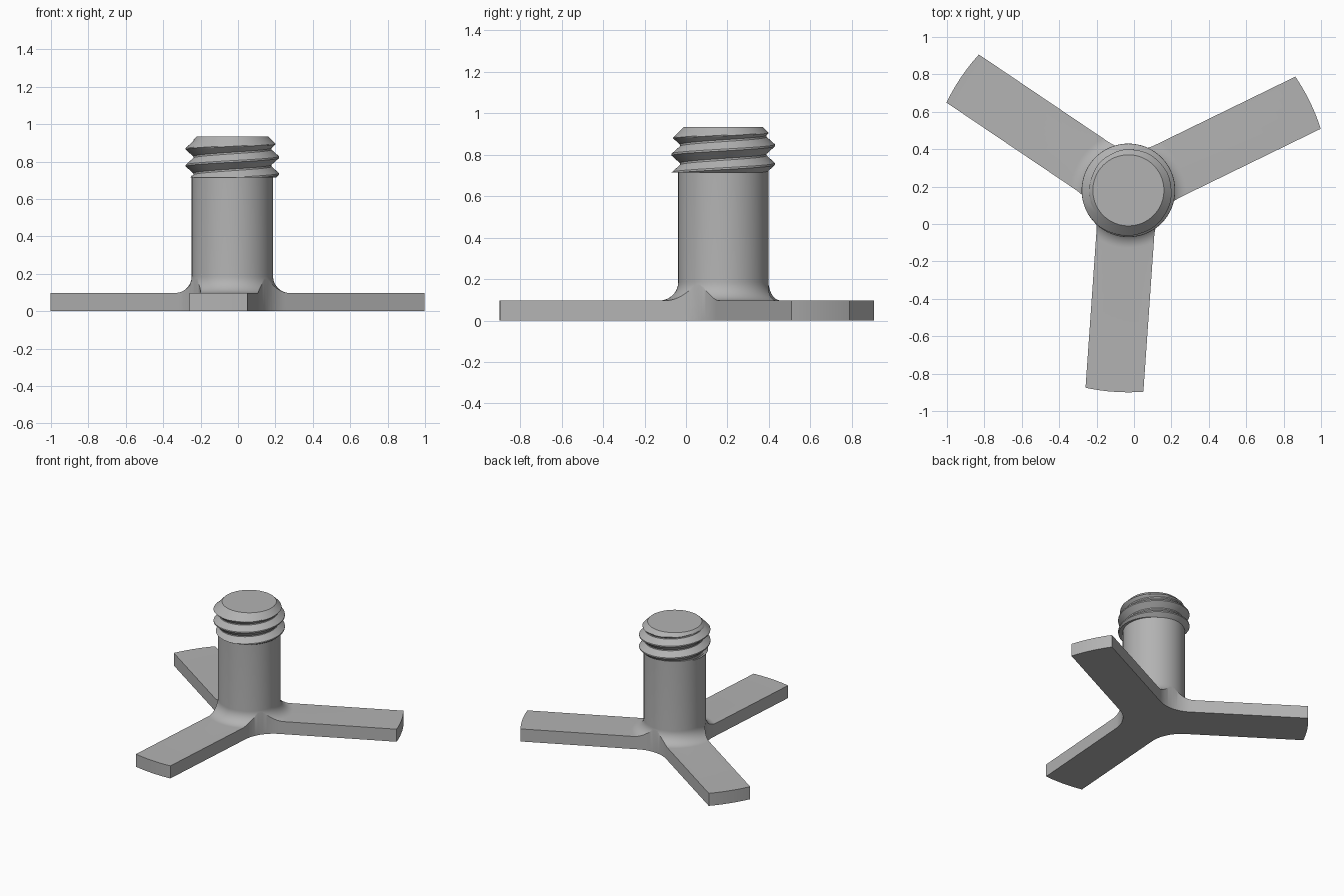
import bpy, bmesh, math
from mathutils import Vector

if "Cube" in bpy.data.objects:
    bpy.data.objects.remove(bpy.data.objects["Cube"])

CENTRE = Vector((-0.03, 0.18, 0))
ARM_R, ARM_HALF, ARM_Z = 1.08, 0.155, 0.097
COL_R, FILLET, CORNER = 0.2175, 0.09, 0.255
THREAD_Z, TOP_Z, TOP_R = 0.715, 0.935, 0.19
ROOT_R, CREST_R, PITCH = 0.208, 0.25, 0.09
FIRST_ARM = math.radians(26)

grey = bpy.data.materials.new("plain grey")
grey.use_nodes = True
colour = (0.45, 0.45, 0.45, 1)
grey.diffuse_color = colour
grey.node_tree.nodes["Principled BSDF"].inputs["Base Color"].default_value = colour


def make_object(name, bm):
    bmesh.ops.remove_doubles(bm, verts=bm.verts, dist=1e-5)
    bmesh.ops.recalc_face_normals(bm, faces=bm.faces)
    mesh = bpy.data.meshes.new(name)
    bm.to_mesh(mesh)
    bm.free()
    obj = bpy.data.objects.new(name, mesh)
    obj.location = CENTRE
    mesh.materials.append(grey)
    bpy.context.collection.objects.link(obj)
    return obj


def smooth(obj):
    bpy.ops.object.select_all(action="DESELECT")
    obj.select_set(True)
    bpy.context.view_layer.objects.active = obj
    bpy.ops.object.shade_smooth_by_angle(angle=math.radians(30))


def polar(r, a, z=0):
    return Vector((r * math.cos(a), r * math.sin(a), z))


# Column and foot: turned profile with a fillet where the column meets the arms
profile = [(0, 0), (ARM_R, 0), (ARM_R, ARM_Z)]
for i in range(13):
    a = math.pi / 2 * i / 12
    profile.append((COL_R + FILLET * (1 - math.sin(a)),
                    ARM_Z + FILLET * (1 - math.cos(a))))
profile += [(COL_R, THREAD_Z + 0.01), (0, THREAD_Z + 0.01)]
bm = bmesh.new()
verts = [bm.verts.new((r, 0, z)) for r, z in profile]
edges = [bm.edges.new(pair) for pair in zip(verts, verts[1:])]
bmesh.ops.spin(bm, geom=verts + edges, cent=(0, 0, 0), axis=(0, 0, 1),
               angle=math.tau, steps=128)
stand = make_object("column_with_three_arms", bm)

# Three-armed outline with rounded inner corners, which trims the turned shape
bm = bmesh.new()
outline = []
corner_dist = (ARM_HALF + CORNER) / math.sin(math.pi / 3)
for k in range(3):
    arm = FIRST_ARM + k * math.tau / 3
    mid = arm + math.pi / 3
    for side in (-1, 1):
        outline.append(polar(ARM_R * 1.2, arm) + polar(side * ARM_HALF, arm + math.pi / 2))
    for i in range(17):
        turn = math.pi / 6 - math.pi / 3 * i / 16
        outline.append(polar(corner_dist, mid) + polar(CORNER, mid + math.pi + turn))
face = bm.faces.new([bm.verts.new(p - Vector((0, 0, 0.1))) for p in outline])
wall = bmesh.ops.extrude_face_region(bm, geom=[face])
bmesh.ops.translate(bm, vec=(0, 0, 1),
                    verts=[g for g in wall["geom"] if isinstance(g, bmesh.types.BMVert)])
cutter = make_object("arm_outline_cutter", bm)
cutter.hide_render = True

trim = stand.modifiers.new("trim", "BOOLEAN")
trim.operation = "INTERSECT"
trim.solver = "EXACT"
trim.object = cutter
bpy.context.view_layer.objects.active = stand
stand.select_set(True)
bpy.ops.object.modifier_apply(modifier=trim.name)
bpy.data.objects.remove(cutter)
smooth(stand)


# Threaded head: rows follow the helix, clipped flat below and chamfered above
def thread_radius(z, a):
    phase = ((z - 0.823) / PITCH - a / math.tau) % 1
    crest = abs(2 * phase - 1)
    ridge = ROOT_R + (CREST_R - ROOT_R) * min(1, max(0, 1.2 * crest - 0.1))
    return min(ridge, TOP_R + TOP_Z - z)


STEPS, ROWS = 96, 20
bm = bmesh.new()
columns = []
for s in range(STEPS + 1):
    a = math.tau * s / STEPS
    column = []
    for row in range(-3 * ROWS, 2 * ROWS + 1):
        z = 0.823 + PITCH * (a / math.tau + row / ROWS)
        z = min(TOP_Z, max(THREAD_Z, z))
        column.append(bm.verts.new(polar(thread_radius(z, a), a, z)))
    columns.append(column)
for left, right in zip(columns, columns[1:]):
    for i in range(len(left) - 1):
        quad = (left[i], right[i], right[i + 1], left[i + 1])
        if max(v.co.z for v in quad) - min(v.co.z for v in quad) > 1e-5:
            bm.faces.new(quad)
bmesh.ops.remove_doubles(bm, verts=bm.verts, dist=1e-5)
bmesh.ops.holes_fill(bm, edges=[e for e in bm.edges if e.is_boundary], sides=0)
head = make_object("threaded_head", bm)
smooth(head)
